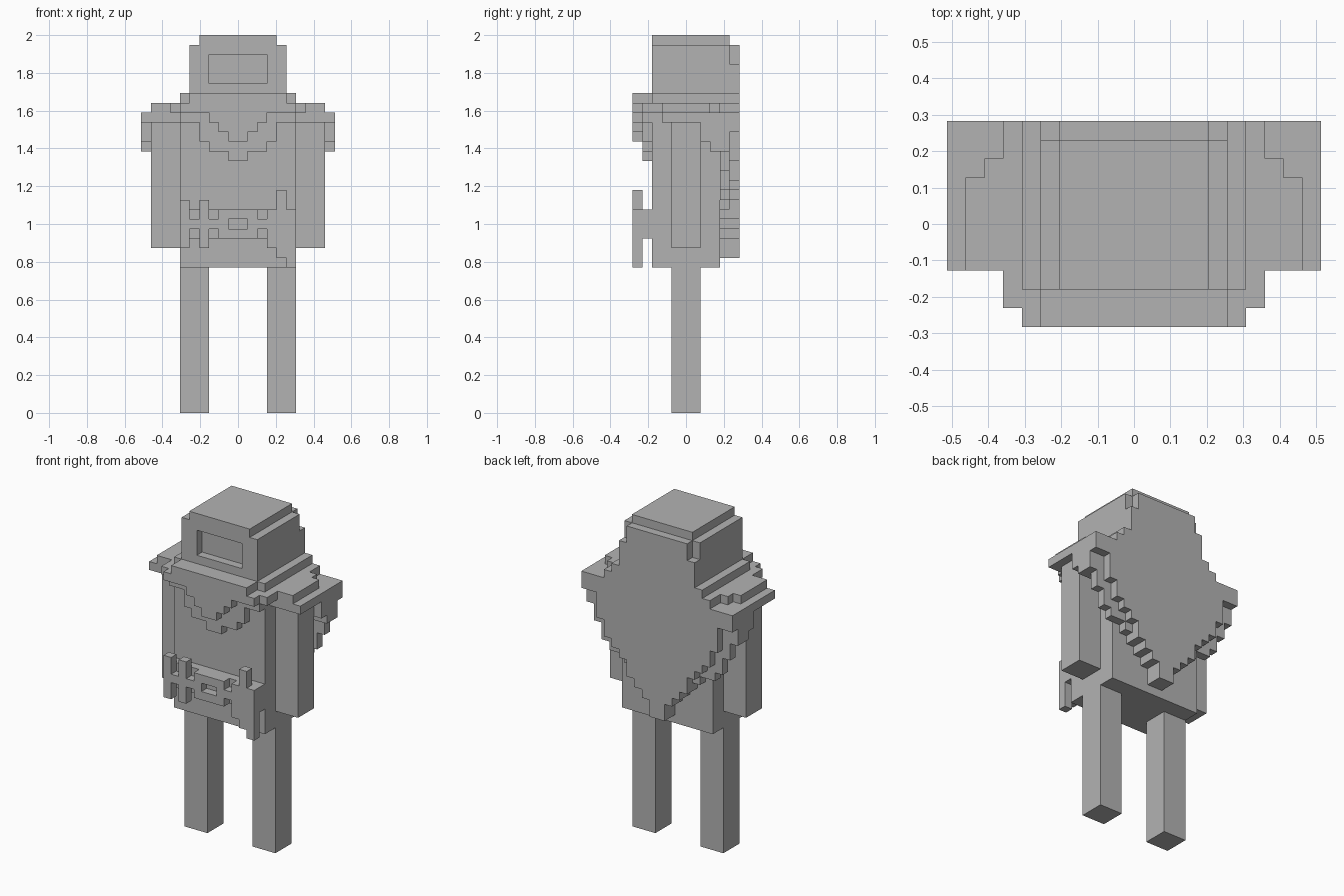
import bpy, bmesh
from mathutils import Vector

if "Cube" in bpy.data.objects:
    bpy.data.objects.remove(bpy.data.objects["Cube"])

U = 2 / 39                      # block size
owner = {}                      # block cell -> part name

grey = bpy.data.materials.new("plain_grey")
grey.diffuse_color = (0.45, 0.45, 0.45, 1)
grey.use_nodes = True
grey.node_tree.nodes["Principled BSDF"].inputs["Base Color"].default_value = grey.diffuse_color


def box(part, x0, x1, y0, y1, z0, z1):
    for x in range(x0, x1):
        for y in range(y0, y1):
            for z in range(z0, z1):
                owner.setdefault((x, y, z), part)


def wide(part, half, y0, y1, z0, z1):
    box(part, -half, half, y0, y1, z0, z1)


def hem(part, y0, y1, top, bottoms):
    """Centred cloth layer; column |x| = i + 1 hangs down to bottoms[i]."""
    for i, b in enumerate(bottoms):
        box(part, i, i + 1, y0, y1, b, top)
        box(part, -i - 1, -i, y0, y1, b, top)


# Limbs
for side, lx, ax in (("left", -6, -9), ("right", 3, 6)):
    box(side + "_leg", lx, lx + 3, 4, 7, 0, 15)
    box(side + "_arm", ax, ax + 3, 4, 7, 17, 30)

# Body
wide("torso", 6, 2, 9, 15, 32)

# Head with stepped crown and recessed face opening
wide("head", 5, 2, 10, 33, 38)
wide("head", 4, 2, 10, 38, 39)
wide("head", 5, 10, 11, 33, 36)
wide("head", 4, 10, 11, 36, 38)
for x in range(-3, 3):
    for z in range(34, 37):
        owner.pop((x, 2, z))

# Collar and shoulder mantle
wide("collar", 6, 2, 11, 32, 33)
wide("collar", 5, 0, 2, 32, 33)
wide("mantle", 9, 3, 8, 31, 32)
wide("mantle", 8, 8, 9, 31, 32)
wide("mantle", 7, 9, 11, 31, 32)
wide("mantle", 7, 1, 3, 31, 32)
wide("mantle", 10, 3, 11, 30, 31)

# Scarf: two stepped V layers on the chest
hem("scarf", 0, 1, 32, [28, 29, 30, 31, 31, 31])
hem("scarf", 1, 2, 32, [26, 27, 27, 28, 30, 30])

# Cape: stepped layers tapering to a point at the back
hem("cape", 10, 11, 33, [16, 18, 19, 20, 22, 23])
hem("cape", 10, 11, 30, [16, 18, 19, 20, 22, 23, 24, 26, 29, 29])
hem("cape", 9, 10, 30, [16, 18, 19, 20, 21, 22, 22, 23, 25, 27])
for s in (-10, 6):
    box("cape", s, s + 4, 8, 9, 27, 30)
    box("cape", s, s + 4, 7, 8, 28, 30)

# Belt band
wide("belt", 6, 1, 2, 18, 21)

# Buckle with a square hole and links
wide("buckle", 2, 0, 1, 18, 21)
for x in (-1, 0):
    owner.pop((x, 0, 19))
box("belt_links", -5, -2, 0, 1, 19, 20)
box("belt_links", 2, 3, 0, 1, 19, 20)

# Hanging belt gear
for x in (-6, -4):
    for z in range(17, 22):
        owner[(x, 0, z)] = "belt_straps"
box("holster", 3, 6, 0, 1, 18, 21)
box("holster", 4, 5, 0, 1, 21, 23)
for i in range(3):
    box("holster", 3 + i, 4 + i, 0, 1, 17 - i, 18)

# Turn each part's exposed block sides into a mesh
for part in sorted(set(owner.values())):
    bm = bmesh.new()
    verts = {}

    def vert(p):
        if p not in verts:
            verts[p] = bm.verts.new((p[0] * U, (p[1] - 5.5) * U, p[2] * U))
        return verts[p]

    for cell, name in owner.items():
        if name != part:
            continue
        for axis in range(3):
            for d in (0, 1):
                near = list(cell)
                near[axis] += 2 * d - 1
                if tuple(near) in owner:
                    continue
                a, b = (axis + 1) % 3, (axis + 2) % 3
                quad = []
                for i, j in ((0, 0), (1, 0), (1, 1), (0, 1)):
                    p = list(cell)
                    p[axis] += d
                    p[a] += i
                    p[b] += j
                    quad.append(vert(tuple(p)))
                bm.faces.new(quad if d else quad[::-1])
    bmesh.ops.dissolve_limit(bm, angle_limit=0.01, verts=bm.verts[:], edges=bm.edges[:])
    mesh = bpy.data.meshes.new(part)
    bm.to_mesh(mesh)
    bm.free()
    mesh.materials.append(grey)
    bpy.context.collection.objects.link(bpy.data.objects.new(part, mesh))
